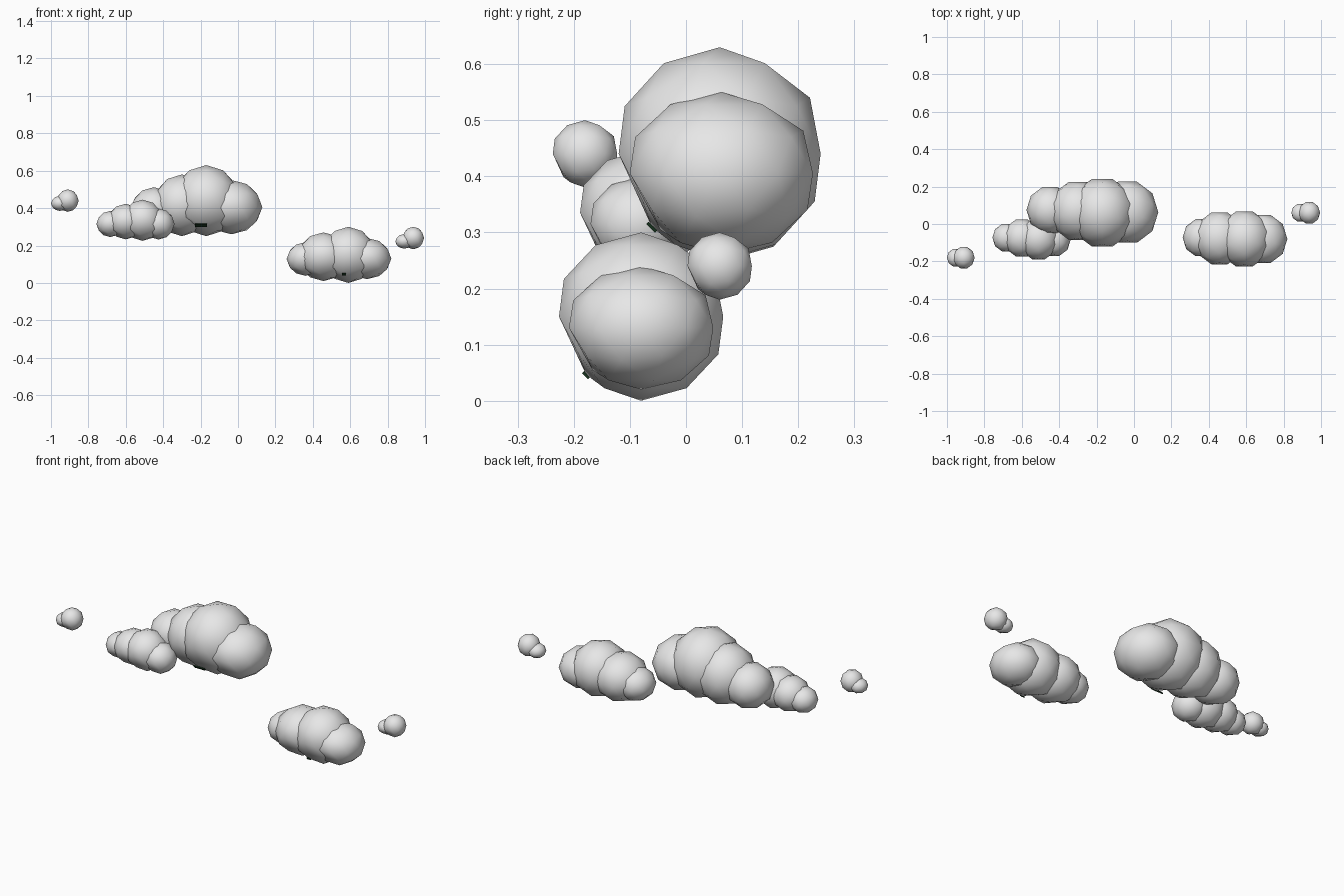
import bpy
import bmesh
import math
from mathutils import Matrix, Vector

cube = bpy.data.objects.get("Cube")
if cube:
    bpy.data.objects.remove(cube, do_unlink=True)


def material(name, color):
    mat = bpy.data.materials.new(name)
    mat.use_nodes = True
    mat.diffuse_color = (*color, 1)
    mat.node_tree.nodes["Principled BSDF"].inputs["Base Color"].default_value = (*color, 1)
    return mat


white = material("cloud_white", (0.8, 0.8, 0.8))
dark_green = material("dark_green", (0.008, 0.03, 0.012))

# Two neighbouring sphere corners, low at the front, that are pinched into one
PINCH = (Vector((0, -0.85, -0.53)), Vector((-0.31, -0.43, -0.85)))


def add_object(name, bm, mat):
    mesh = bpy.data.meshes.new(name)
    bm.to_mesh(mesh)
    bm.free()
    mesh.materials.append(mat)
    obj = bpy.data.objects.new(name, mesh)
    bpy.context.collection.objects.link(obj)
    return obj


def cloud(name, puffs):
    """Overlapping low-poly puffs: x, y, z, radius and half height."""
    bm = bmesh.new()
    for x, y, z, r, h in puffs:
        turn = Matrix.Rotation(-math.pi / 2, 4, "Z")
        verts = bmesh.ops.create_icosphere(bm, subdivisions=2, radius=1, matrix=turn)["verts"]
        pair = [min(verts, key=lambda v: (v.co - p).length) for p in PINCH]
        place = Matrix.Translation((x, y, z)) @ Matrix.Diagonal((r, r * 1.04, h, 1))
        bmesh.ops.transform(bm, matrix=place, verts=verts)
        bmesh.ops.pointmerge(bm, verts=pair, merge_co=(pair[0].co + pair[1].co) / 2)
    for face in bm.faces:
        face.smooth = True
    add_object(name, bm, white)


def dark_patch(name, location, width, depth):
    """Thin plate lying on the lower front slope of a cloud."""
    bm = bmesh.new()
    place = (Matrix.Translation(location) @ Matrix.Rotation(math.radians(-45), 4, "X")
             @ Matrix.Diagonal((width, depth, 0.006, 1)))
    bmesh.ops.create_cube(bm, size=1, matrix=place)
    add_object(name, bm, dark_green)


# Big middle cloud
cloud("large_cloud", [
    (-0.17, 0.06, 0.44, 0.182, 0.19),
    (-0.035, 0.063, 0.405, 0.165, 0.145),
    (-0.30, 0.07, 0.415, 0.157, 0.165),
    (-0.45, 0.075, 0.39, 0.125, 0.122),
])
dark_patch("large_cloud_patch", (-0.198, -0.061, 0.309), 0.065, 0.022)

# Cloud in front of the big one
cloud("small_cloud", [
    (-0.51, -0.08, 0.335, 0.11, 0.11),
    (-0.425, -0.085, 0.315, 0.086, 0.083),
    (-0.60, -0.075, 0.328, 0.1, 0.095),
    (-0.683, -0.073, 0.315, 0.074, 0.07),
])

# Low cloud
cloud("low_cloud", [
    (0.59, -0.08, 0.15, 0.148, 0.15),
    (0.69, -0.08, 0.13, 0.13, 0.11),
    (0.457, -0.077, 0.14, 0.14, 0.13),
    (0.36, -0.073, 0.128, 0.1, 0.09),
])
dark_patch("low_cloud_patch", (0.567, -0.178, 0.046), 0.02, 0.015)

# Tiny wisps at both ends
cloud("right_wisp", [(-0.91, -0.18, 0.44, 0.058, 0.06), (-0.953, -0.18, 0.425, 0.047, 0.04)])
cloud("left_wisp", [(0.937, 0.06, 0.24, 0.058, 0.06), (0.888, 0.06, 0.222, 0.047, 0.039)])
